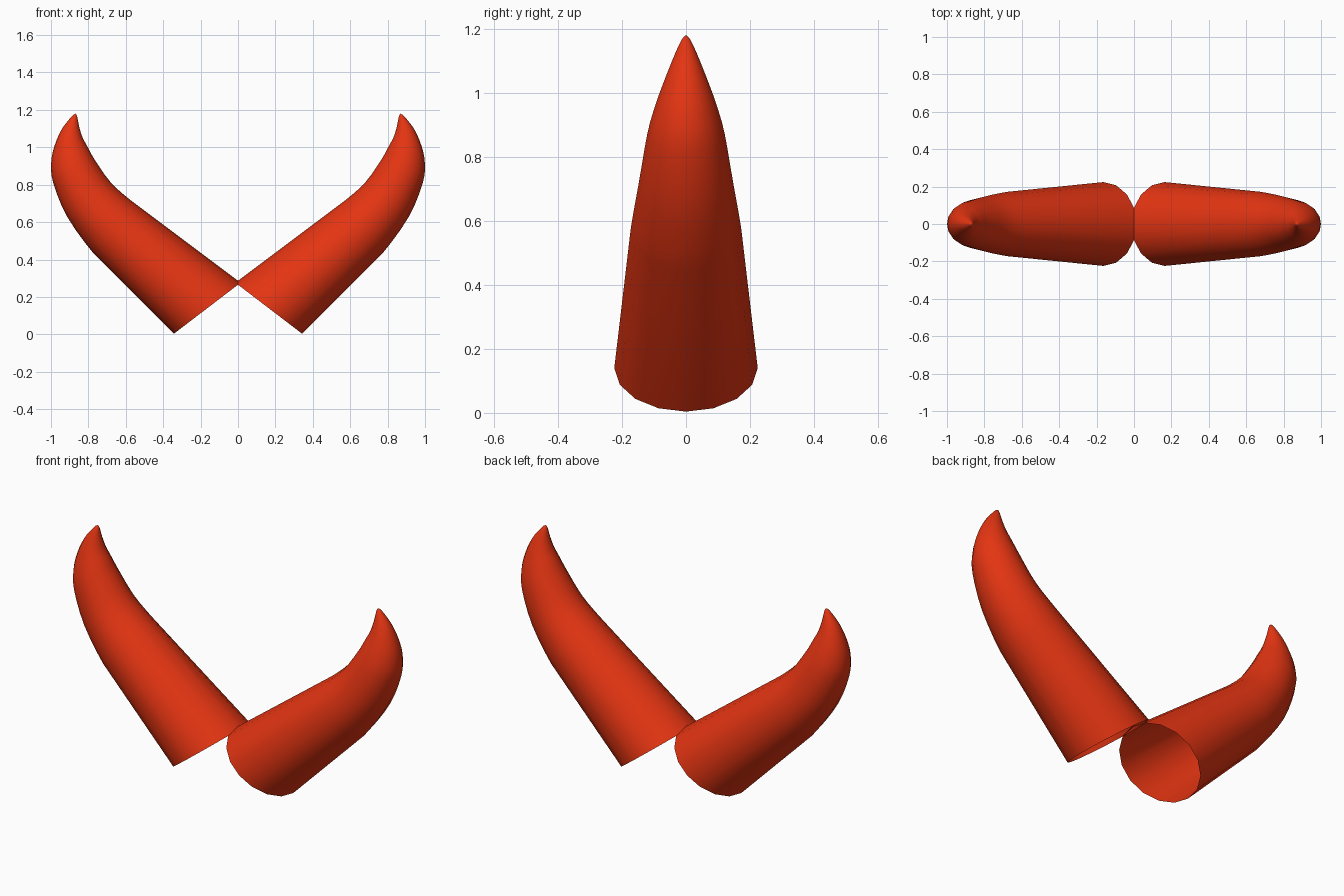
import bpy, bmesh, math
from mathutils import Vector

if "Cube" in bpy.data.objects:
    bpy.data.objects.remove(bpy.data.objects["Cube"])

SIDES = 16
STEPS = 3

red = bpy.data.materials.new("horn_red")
red.diffuse_color = (0.78, 0.035, 0.006, 1)
red.use_nodes = True
red.node_tree.nodes["Principled BSDF"].inputs["Base Color"].default_value = red.diffuse_color

# Horn sections: inner edge (x, z), outer edge (x, z), half depth in y
sections = [
    (-0.014, 0.276, 0.342, 0.004, 0.224),
    (0.575, 0.718, 0.780, 0.442, 0.172),
    (0.680, 0.812, 0.914, 0.630, 0.147),
    (0.765, 0.932, 0.988, 0.810, 0.121),
    (0.803, 1.000, 0.999, 0.915, 0.097),
    (0.832, 1.055, 0.982, 1.005, 0.071),
    (0.849, 1.110, 0.945, 1.092, 0.043),
    (0.858, 1.155, 0.904, 1.148, 0.021),
    (0.863, 1.174, 0.880, 1.174, 0.008),
]


def spline(a, b, c, d, t):
    """Catmull-Rom blend of four sections."""
    return [0.5 * (2 * q + (r - p) * t + (2 * p - 5 * q + 4 * r - s) * t ** 2
                   + (3 * q - p - 3 * r + s) * t ** 3)
            for p, q, r, s in zip(a, b, c, d)]


# Straight root, then a smoothly curving tip
path = [sections[0]]
for i in range(1, len(sections) - 1):
    # keep the tangent at the end of the root short
    before = sections[i - 1]
    if i == 1:
        before = [q + (p - q) * 0.25 for p, q in zip(sections[0], sections[1])]
    after = sections[min(i + 2, len(sections) - 1)]
    for k in range(STEPS):
        path.append(spline(before, sections[i], sections[i + 1], after, k / STEPS))
path.append(sections[-1])


def make_horn(name, side):
    bm = bmesh.new()
    rings = []
    for ux, uz, lx, lz, depth in path:
        inner, outer = Vector((ux, 0, uz)), Vector((lx, 0, lz))
        mid, half = (inner + outer) / 2, (inner - outer) / 2
        ring = []
        for k in range(SIDES):
            a = 2 * math.pi * k / SIDES
            p = mid + half * math.cos(a) + Vector((0, depth * math.sin(a), 0))
            ring.append(bm.verts.new((side * p.x, p.y, p.z)))
        rings.append(ring)
    # Walls, open at the root
    for r0, r1 in zip(rings, rings[1:]):
        for k in range(SIDES):
            n = (k + 1) % SIDES
            bm.faces.new((r0[k], r0[n], r1[n], r1[k]))
    # Closed tip
    tip = bm.verts.new((side * 0.870, 0, 1.18))
    for k in range(SIDES):
        bm.faces.new((rings[-1][k], rings[-1][(k + 1) % SIDES], tip))
    bmesh.ops.recalc_face_normals(bm, faces=bm.faces)
    # Make sure the open shell faces outward
    bm.faces.ensure_lookup_table()
    if bm.calc_volume(signed=True) < 0:
        bmesh.ops.reverse_faces(bm, faces=bm.faces)
    mesh = bpy.data.meshes.new(name)
    bm.to_mesh(mesh)
    bm.free()
    mesh.materials.append(red)
    mesh.shade_smooth()
    obj = bpy.data.objects.new(name, mesh)
    bpy.context.collection.objects.link(obj)


make_horn("right_horn", 1)
make_horn("left_horn", -1)
